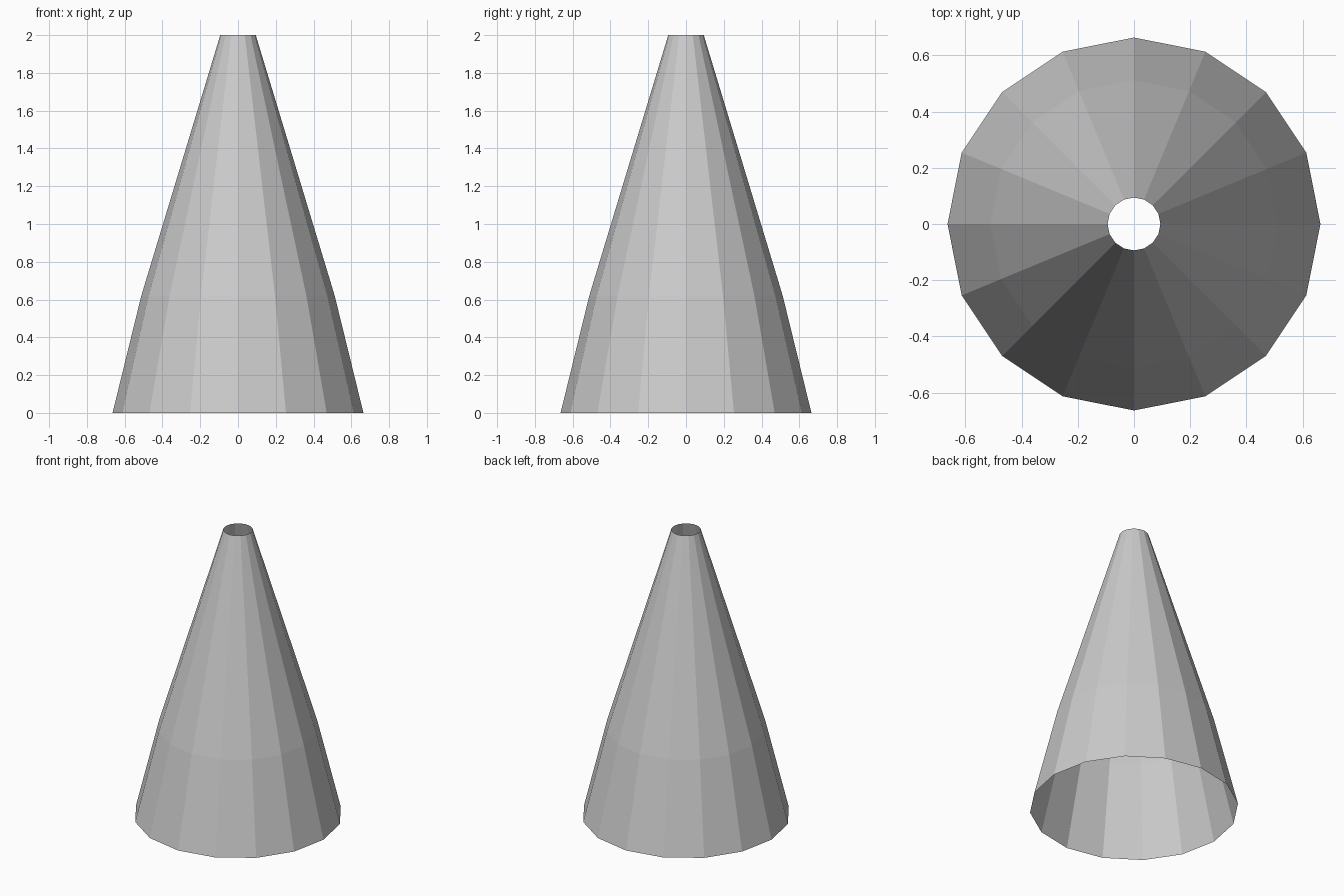
import bpy, bmesh
from math import cos, sin, tau

if "Cube" in bpy.data.objects:
    bpy.data.objects.remove(bpy.data.objects["Cube"])

SIDES = 16
PROFILE = [(0.664, 0.0), (0.512, 0.62), (0.094, 2.0)]  # radius, height

# Open, flat-faced tapered shell: one ring per profile point, joined by quads
bm = bmesh.new()
rings = [[bm.verts.new((r * cos(tau * i / SIDES), r * sin(tau * i / SIDES), z))
          for i in range(SIDES)] for r, z in PROFILE]
for low, high in zip(rings, rings[1:]):
    for i in range(SIDES):
        j = (i + 1) % SIDES
        bm.faces.new((low[i], low[j], high[j], high[i]))

mesh = bpy.data.meshes.new("cone_shell")
bm.to_mesh(mesh)
bm.free()
bpy.context.collection.objects.link(bpy.data.objects.new("cone_shell", mesh))
